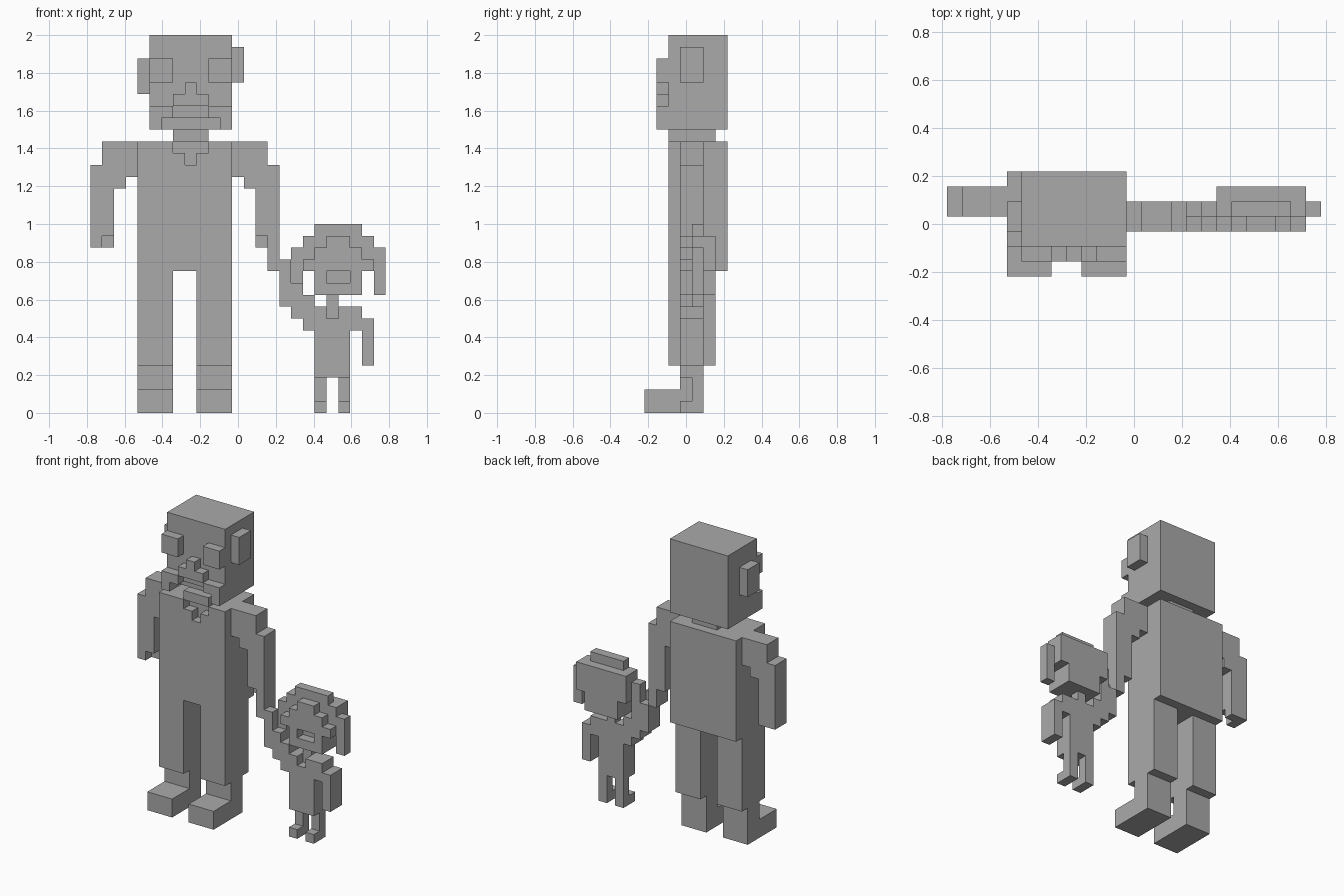
import bpy
import bmesh
from mathutils import Vector

cube = bpy.data.objects.get("Cube")
if cube:
    bpy.data.objects.remove(cube, do_unlink=True)

UNIT = 2 / 32                      # one block
ORIGIN = Vector((-12.5, -3.5, 0))  # grid corner, in blocks
parts = {}

grey = bpy.data.materials.new("stone grey")
grey.use_nodes = True
grey.diffuse_color = (0.4, 0.4, 0.4, 1)
grey.node_tree.nodes["Principled BSDF"].inputs["Base Color"].default_value = grey.diffuse_color


def cells(x, y, z):
    """Blocks inside the given (start, end) ranges."""
    return {(i, j, k) for i in range(*x) for j in range(*y) for k in range(*z)}


def add(name, x, y, z):
    parts.setdefault(name, set()).update(cells(x, y, z))


def cut(name, x, y, z):
    parts[name] -= cells(x, y, z)


def flip(x, centre):
    """Mirror a range about a centre line."""
    return (int(2 * centre - x[1]), int(2 * centre - x[0]))


def build(name, blocks, solid):
    """Make the outer skin of a set of blocks and merge its flat areas."""
    bm = bmesh.new()
    corners = {}

    def vert(p):
        key = tuple(round(c) for c in p)
        if key not in corners:
            corners[key] = bm.verts.new((Vector(key) + ORIGIN) * UNIT)
        return corners[key]

    for block in sorted(blocks):
        for axis in range(3):
            for side in (0, 1):
                near = list(block)
                near[axis] += 2 * side - 1
                if tuple(near) in solid:
                    continue
                u, v = (axis + 1) % 3, (axis + 2) % 3
                quad = []
                for a, b in ((0, 0), (1, 0), (1, 1), (0, 1)):
                    p = list(block)
                    p[axis] += side
                    p[u] += a
                    p[v] += b
                    quad.append(vert(p))
                bm.faces.new(quad if side else quad[::-1])
    bmesh.ops.dissolve_limit(bm, angle_limit=0.01, verts=bm.verts[:], edges=bm.edges[:])
    mesh = bpy.data.meshes.new(name)
    bm.to_mesh(mesh)
    bm.free()
    mesh.materials.append(grey)
    bpy.context.collection.objects.link(bpy.data.objects.new(name, mesh))


# Adult head: skull, jaw with an open mouth, nose, eyes and ears
add("adult_head", (5, 12), (2, 7), (24, 32))
add("adult_head", (5, 12), (1, 2), (24, 26))
cut("adult_head", (7, 10), (1, 2), (25, 26))
cut("adult_head", (6, 11), (1, 3), (24, 25))
add("adult_nose", (7, 10), (1, 2), (26, 27))
add("adult_nose", (8, 9), (1, 2), (27, 28))
for side, x in (("right", (5, 7)), ("left", flip((5, 7), 8.5))):
    add("adult_eye_" + side, x, (1, 2), (28, 30))
add("adult_ear_right", (4, 5), (3, 5), (27, 30))
add("adult_ear_left", (12, 13), (3, 5), (28, 31))

# Adult torso with a notched collar
add("adult_neck", (7, 10), (2, 6), (23, 24))
add("adult_torso", (4, 12), (2, 7), (12, 23))
cut("adult_torso", (7, 10), (2, 3), (22, 23))
cut("adult_torso", (8, 9), (2, 3), (21, 22))

# Adult legs, arms and hands
for side, y in (("right", 4), ("left", 3)):
    def place(x):
        return x if side == "right" else flip(x, 8)
    leg, arm = "adult_leg_" + side, "adult_arm_" + side
    add(leg, place((4, 7)), (2, 6), (4, 12))
    add(leg, place((4, 7)), (3, 5), (2, 4))
    add("adult_foot_" + side, place((4, 7)), (0, 5), (0, 2))
    for x, z in (((1, 4), (21, 23)), ((0, 4), (20, 21)),
                 ((0, 3), (19, 20)), ((0, 2), (14, 19))):
        add(arm, place(x), (y, y + 2), z)
    cut(arm, place((1, 2)), (y, y + 1), (14, 15))
add("adult_hand_left", (15, 16), (3, 5), (12, 14))

# Child head: stepped face, open mouth and hair
add("child_head", (19, 23), (3, 6), (10, 14))
add("child_head", (20, 22), (3, 4), (14, 15))
cut("child_head", (20, 22), (3, 4), (11, 12))
add("child_hair", (18, 24), (4, 6), (12, 15))
add("child_hair", (18, 24), (3, 4), (12, 13))
add("child_hair", (19, 23), (4, 5), (15, 16))
add("child_pigtail_right", (17, 18), (4, 5), (11, 14))
add("child_pigtail_left", (24, 25), (4, 5), (10, 14))

# Child torso and legs
add("child_neck", (20, 21), (4, 5), (9, 10))
add("child_torso", (19, 22), (3, 5), (3, 9))
cut("child_torso", (20, 21), (3, 4), (8, 9))
for side, x in (("right", (19, 20)), ("left", (21, 22))):
    add("child_leg_" + side, x, (4, 5), (1, 3))
    add("child_foot_" + side, x, (3, 5), (0, 1))

# Child arms: one hanging, one raised in steps to the adult's hand
add("child_arm_left", (22, 23), (3, 5), (7, 9))
add("child_arm_left", (23, 24), (3, 5), (4, 8))
add("child_arm_right", (18, 19), (3, 5), (7, 10))
add("child_arm_right", (17, 18), (3, 5), (8, 11))
add("child_arm_right", (16, 17), (3, 5), (9, 12))
add("child_arm_right", (16, 17), (3, 4), (12, 13))

solid = set().union(*parts.values())
for name, blocks in parts.items():
    build(name, blocks, solid)
